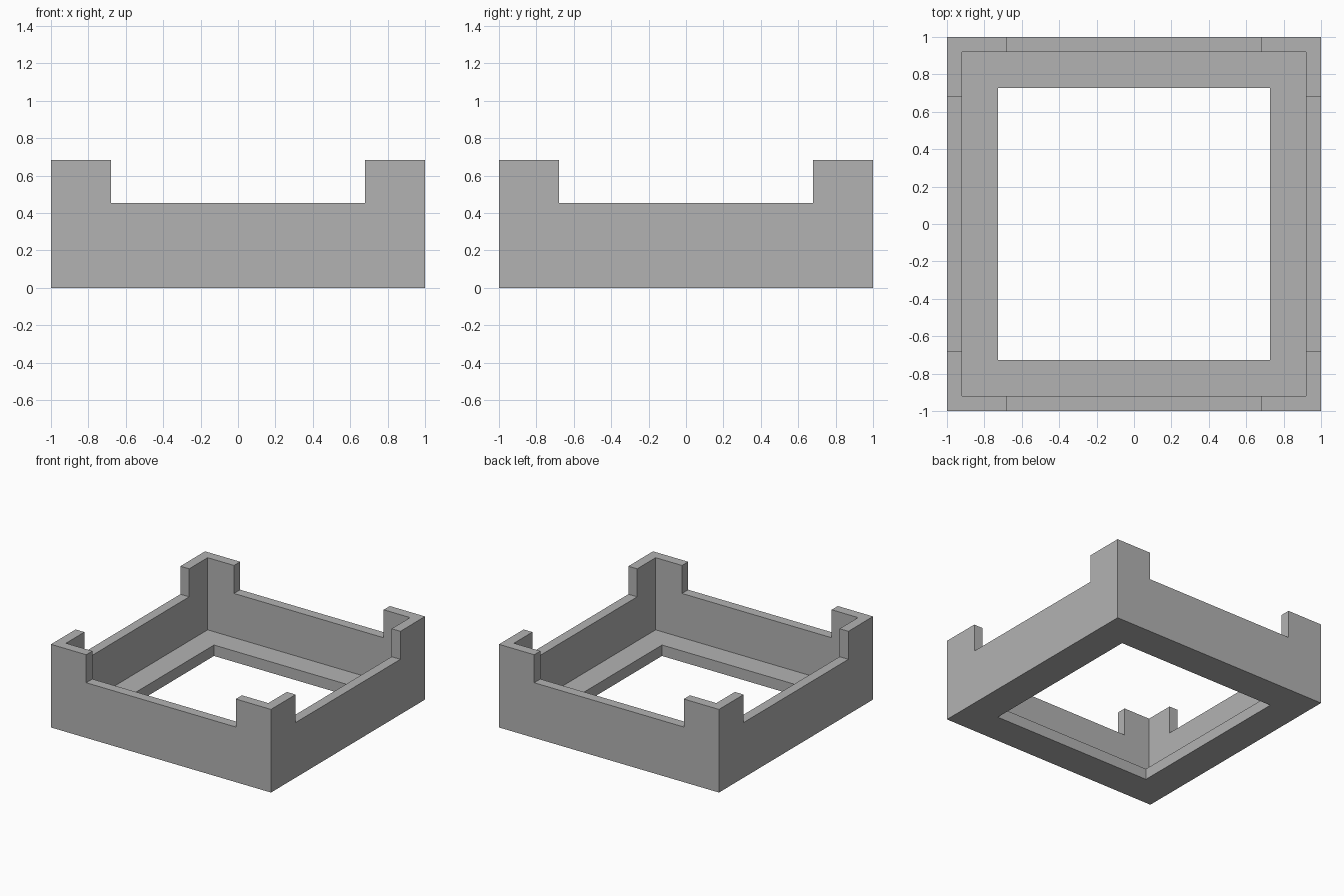
import bpy

old = bpy.data.objects.get("Cube")
if old:
    bpy.data.objects.remove(old, do_unlink=True)

HEIGHT, RIM, FLOOR = 0.683, 0.453, 0.09   # corner top, wall top, ledge top
OUTER, INNER, HOLE, NOTCH = 1.0, 0.92, 0.728, 0.68


def box(name, half_x, half_y, z0, z1):
    """Box centred on x and y, spanning z0 to z1."""
    bpy.ops.mesh.primitive_cube_add(size=1, location=(0, 0, (z0 + z1) / 2))
    obj = bpy.context.object
    obj.name = name
    obj.scale = (2 * half_x, 2 * half_y, z1 - z0)
    bpy.ops.object.transform_apply(location=True, rotation=False, scale=True)
    return obj


def cut(target, cutter):
    """Subtract the cutter and discard it."""
    cutter.hide_render = True
    mod = target.modifiers.new("cut", 'BOOLEAN')
    mod.operation = 'DIFFERENCE'
    mod.solver = 'EXACT'
    mod.object = cutter
    bpy.context.view_layer.objects.active = target
    bpy.ops.object.modifier_apply(modifier=mod.name)
    bpy.data.objects.remove(cutter, do_unlink=True)


# Square tray body
tray = box("tray_frame", OUTER, OUTER, 0, HEIGHT)

# Cavity above the ledge, then the opening through the floor
cut(tray, box("cavity_cutter", INNER, INNER, FLOOR, 1))
cut(tray, box("opening_cutter", HOLE, HOLE, -1, 1))

# Lowered walls between the raised corners
cut(tray, box("side_notch_cutter", 2, NOTCH, RIM, 1))
cut(tray, box("front_back_notch_cutter", NOTCH, 2, RIM, 1))

# Plain grey
grey = bpy.data.materials.new("plain_grey")
grey.use_nodes = True
color = (0.45, 0.45, 0.45, 1)
grey.diffuse_color = color
grey.node_tree.nodes["Principled BSDF"].inputs["Base Color"].default_value = color
tray.data.materials.clear()
tray.data.materials.append(grey)
for poly in tray.data.polygons:
    poly.use_smooth = False
    poly.material_index = 0
